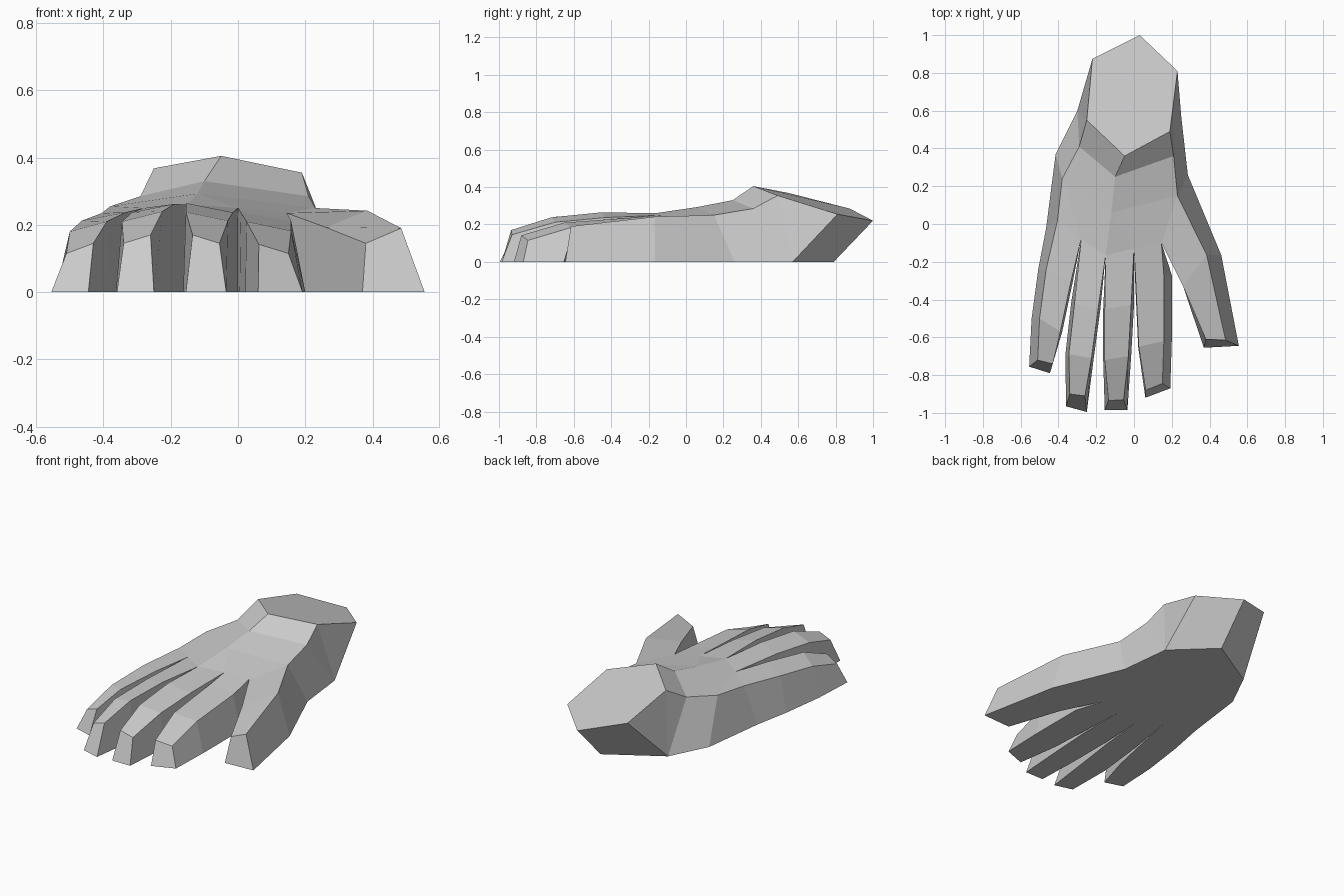
import bpy, bmesh

if "Cube" in bpy.data.objects:
    bpy.data.objects.remove(bpy.data.objects["Cube"])


def make_part(name, faces):
    """Flat-faced mesh from polygons of points; coincident corners are welded."""
    bm = bmesh.new()
    cache = {}
    for poly in faces:
        verts = []
        for p in poly:
            if p not in cache:
                cache[p] = bm.verts.new(p)
            verts.append(cache[p])
        bm.faces.new(verts)
    bmesh.ops.recalc_face_normals(bm, faces=bm.faces)
    mesh = bpy.data.meshes.new(name)
    bm.to_mesh(mesh)
    bm.free()
    bpy.context.collection.objects.link(bpy.data.objects.new(name, mesh))


def floor(p, dx=0, dy=0):
    """Point below p on the ground, pushed sideways."""
    return (p[0] + dx, p[1] + dy, 0.0)


def digit(name, root, joints, flare, tip_left, tip_right):
    """Loft four-cornered rings (top left, top right, base right, base left)."""
    rings = [root]
    for l, r in joints:
        rings.append((l, r, floor(r, flare[1]), floor(l, -flare[0])))
    l, r = joints[-1]
    rings[-1] = (l, r, tip_right + (0.0,), tip_left + (0.0,))
    faces = [(a[i], a[(i + 1) % 4], b[(i + 1) % 4], b[i])
             for a, b in zip(rings, rings[1:]) for i in range(4)]
    make_part(name, faces + [rings[-1]])


# Knuckle line: outer hand edge, then the gaps between the digits
K = [(-.405, .02, .235), (-.28, -.08, .25), (-.15, -.165, .26),
     (0, -.13, .25), (.145, -.10, .235)]
KB = [(-.465, -.02, 0)] + [floor(k) for k in K[1:]]

# Rows across the back of the hand: left, middle, right
L1, M1, R1 = (-.25, .55, .368), (-.05, .36, .405), (.19, .49, .355)
L2, M2, R2 = (-.29, .41, .285), (-.10, .25, .33), (.21, .36, .285)
L3, M3, R3 = (-.38, .24, .255), (-.12, .06, .293), (.23, .15, .25)

# Wrist end and base outline
WL, WM, WR = (-.22, .875, .285), (.03, 1, .22), (.23, .81, .255)
BL1, BL2, BM = (-.30, .60, 0), (-.415, .37, 0), (.02, .79, 0)
BR1, BR2 = (.25, .57, 0), (.285, .26, 0)

# Palm and wrist
make_part("palm_and_wrist", [
    (WM, WL, L1, M1, R1, WR),
    (L1, L2, M2, M1), (M1, M2, R2, R1),
    (L2, L3, M3, M2), (M2, M3, R3, R2),
    (L3, K[0], K[1]), (L3, K[1], K[2], M3),
    (M3, K[2], K[3]), (M3, K[3], K[4], R3),
    (WL, BL1, L1), (L1, BL1, L2), (L2, BL1, BL2, L3), (L3, BL2, KB[0], K[0]),
    (WR, R1, BR1), (R1, R2, BR1), (R2, R3, BR2, BR1),
    (WM, BM, BL1, WL), (WM, WR, BR1, BM),
    (BM, BR1, BR2, KB[4], KB[3], KB[2], KB[1], KB[0], BL2, BL1),
])

# Fingers: top-edge joints, base flare, base corners of the tip
fingers = [
    ("little_finger", [
        ((-.465, -.24, .212), (-.335, -.31, .237)),
        ((-.50, -.50, .18), (-.39, -.57, .21)),
        ((-.51, -.72, .115), (-.43, -.74, .145))],
     (.042, .01), (-.555, -.755), (-.445, -.79)),
    ("ring_finger", [
        ((-.315, -.42, .237), (-.19, -.45, .262)),
        ((-.345, -.69, .21), (-.225, -.71, .24)),
        ((-.34, -.90, .145), (-.26, -.91, .17))],
     (.018, .012), (-.36, -.965), (-.25, -.995)),
    ("middle_finger", [
        ((-.155, -.45, .265), (-.015, -.43, .237)),
        ((-.155, -.72, .238), (-.03, -.70, .212)),
        ((-.135, -.935, .17), (-.055, -.93, .145))],
     (.008, .015), (-.155, -.985), (-.035, -.985)),
    ("index_finger", [
        ((.008, -.28, .237), (.158, -.27, .212)),
        ((.025, -.65, .21), (.158, -.62, .182)),
        ((.062, -.88, .142), (.15, -.845, .115))],
     (.003, .042), (.06, -.92), (.192, -.87)),
]
for i, (name, joints, flare, tl, tr) in enumerate(fingers):
    digit(name, (K[i], K[i + 1], KB[i + 1], KB[i]), joints, flare, tl, tr)

# Thumb
digit("thumb", (K[4], R3, BR2, KB[4]),
      [((.26, -.33, .193), (.385, -.165, .242)),
       ((.38, -.61, .145), (.485, -.615, .19))],
      (0, .077), (.37, -.655), (.555, -.645))
